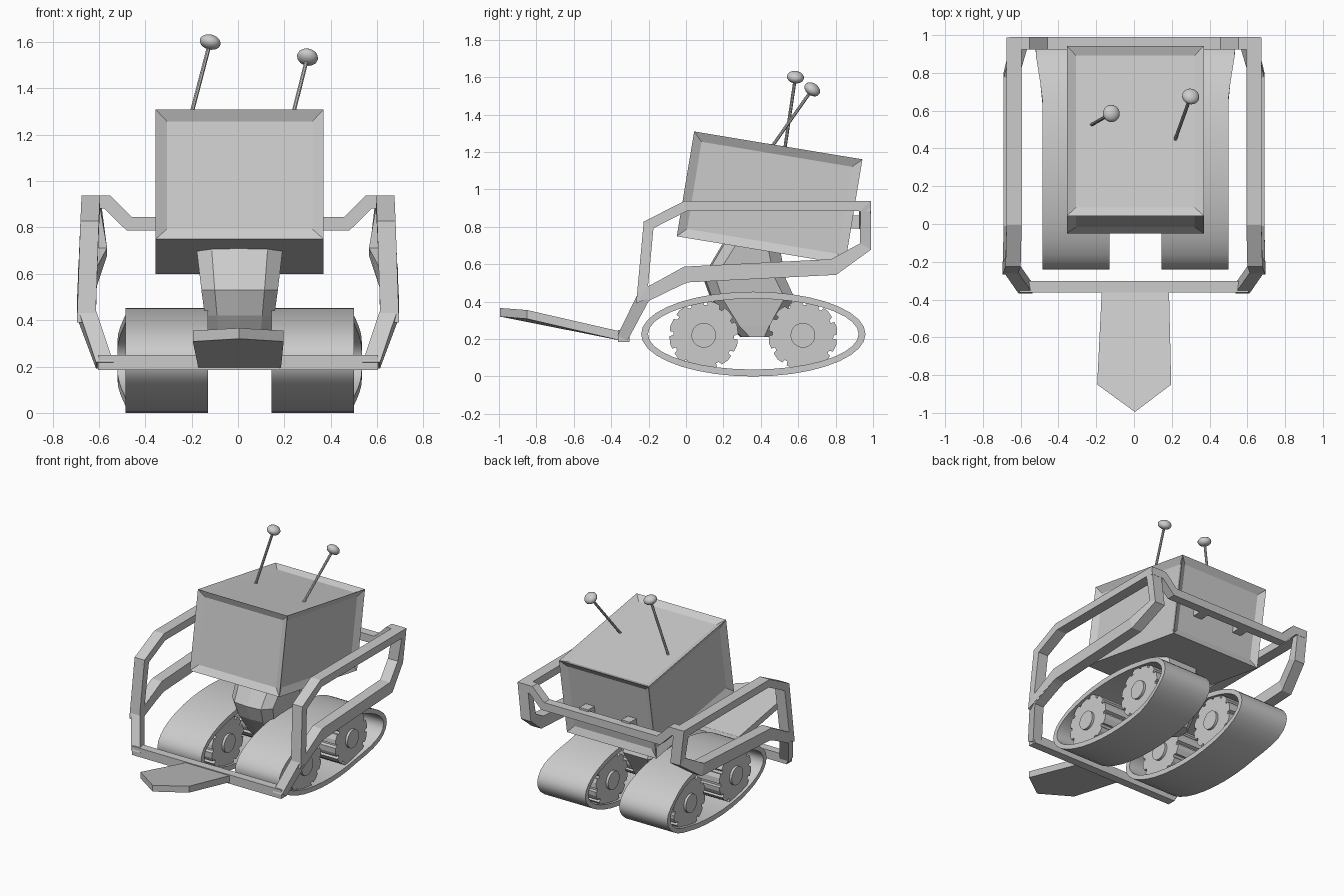
import bpy, bmesh, math
from mathutils import Vector, Matrix

if "Cube" in bpy.data.objects:
    bpy.data.objects.remove(bpy.data.objects["Cube"])

CX = 0.007  # centre line of the head, neck and tracks


def finish(bm, name, smooth=False):
    bmesh.ops.recalc_face_normals(bm, faces=bm.faces)
    me = bpy.data.meshes.new(name)
    bm.to_mesh(me)
    bm.free()
    if smooth:
        me.shade_smooth()
        me.set_sharp_from_angle(angle=math.radians(35))
    ob = bpy.data.objects.new(name, me)
    bpy.context.collection.objects.link(ob)
    return ob


def loft(name, rings, closed=False, smooth=False):
    """Skin a list of equal-length vertex rings; cap the ends unless closed."""
    bm = bmesh.new()
    vs = [[bm.verts.new(p) for p in r] for r in rings]
    n = len(vs[0])
    for i in range(len(vs) if closed else len(vs) - 1):
        a, b = vs[i], vs[(i + 1) % len(vs)]
        for j in range(n):
            k = (j + 1) % n
            bm.faces.new((a[j], a[k], b[k], b[j]))
    if not closed:
        bm.faces.new(vs[0])
        bm.faces.new(vs[-1])
    return finish(bm, name, smooth)


def bar(name, path, ref, width, closed=False):
    """Mitred rectangular bar; path points are (x, y, z, thickness), width lies along ref."""
    ref = Vector(ref)
    pts = [Vector(p[:3]) for p in path]
    flat = [p - ref * p.dot(ref) for p in pts]
    rings = []
    for i, p in enumerate(pts):
        last = len(pts) - 1
        prv = flat[i - 1] if (closed or i > 0) else 2 * flat[0] - flat[1]
        nxt = flat[(i + 1) % len(pts)] if (closed or i < last) else 2 * flat[i] - flat[i - 1]
        t0, t1 = (flat[i] - prv).normalized(), (nxt - flat[i]).normalized()
        t = (t0 + t1).normalized()
        n = t.cross(ref) * (path[i][3] / 2 / max(t.dot(t1), 0.5))
        w = ref * width / 2
        rings.append([p + w + n, p - w + n, p - w - n, p + w - n])
    return loft(name, rings, closed)


def cylinder(name, centre, axis, r, depth, seg=24):
    bm = bmesh.new()
    rot = Vector(axis).to_track_quat('Z', 'Y').to_matrix().to_4x4()
    bmesh.ops.create_cone(bm, cap_ends=True, segments=seg, radius1=r, radius2=r, depth=depth,
                          matrix=Matrix.Translation(centre) @ rot)
    return finish(bm, name, True)


# head: tilted box with a recessed panel on every face but the bottom
bm = bmesh.new()
bmesh.ops.create_cube(bm, size=1)
bmesh.ops.scale(bm, vec=(0.725, 0.912, 0.568), verts=bm.verts)
bm.normal_update()
panels = [f for f in bm.faces if f.normal.z > -0.5]
bmesh.ops.inset_individual(bm, faces=panels, thickness=0.068)
for f in panels:
    bmesh.ops.translate(bm, vec=f.normal * -0.025, verts=f.verts)
head = finish(bm, "head")
head.location = (CX, 0.447, 0.955)
head.rotation_euler.x = math.radians(-9.4)

# antennas with flattened tips
for i, (base, tip) in enumerate([((-0.245, 0.52, 1.16), (-0.12, 0.585, 1.60)),
                                 ((0.21, 0.425, 1.18), (0.30, 0.675, 1.535))]):
    a, b = Vector(base), Vector(tip)
    if i == 0:
        a.x = -0.235
    cylinder("antenna_rod", (a + b) / 2, b - a, 0.009, (b - a).length, 8)
    bm = bmesh.new()
    rot = (b - a).to_track_quat('Z', 'Y').to_matrix().to_4x4()
    bmesh.ops.create_uvsphere(bm, u_segments=16, v_segments=10, radius=0.046,
                              matrix=Matrix.Translation(b) @ rot @ Matrix.Diagonal((1, 1, 0.7, 1)))
    finish(bm, "antenna_tip", True)

# neck: chamfered sections (z, front y, back y, half width)
rings = []
for z, y0, y1, w in [(0.21, 0.30, 0.46, 0.12), (0.27, 0.24, 0.49, 0.13), (0.42, 0.14, 0.58, 0.15),
                     (0.53, 0.10, 0.53, 0.165), (0.70, 0.20, 0.50, 0.185), (0.73, 0.22, 0.50, 0.15)]:
    c = w * 0.35
    rings.append([(CX + x, y, z) for x, y in
                  [(-w + c, y0), (0, y0 - 0.01), (w - c, y0), (w, y0 + c), (w, y1 - c),
                   (w - c, y1), (-w + c, y1), (-w, y1 - c), (-w, y0 + c)]])
loft("neck", rings)

# toothed wheel outline
wheel_profile = []
for k in range(12):
    for da, r in ((0.03, 0.183), (0.24, 0.186), (0.40, 0.183), (0.41, 0.163), (0.51, 0.163)):
        a = k * math.tau / 12 + da
        wheel_profile.append((r * math.cos(a), r * math.sin(a)))

for s in (-1, 1):
    side = "left" if s < 0 else "right"
    x0, x1 = CX + s * 0.1375, CX + s * 0.4925

    # oval track, slightly flared at the outer rear
    rings = []
    for k in range(36):
        a = k * math.tau / 36
        ring = []
        for inner, dr in ((1, 0), (0, 0), (0, 0.037), (1, 0.037)):
            y = 0.36 + (0.60 - dr) * math.cos(a)
            z = 0.2265 + (0.2265 - dr) * math.sin(a)
            flare = s * 0.035 * min(1, max(0, (y - 0.68) / 0.22))
            ring.append((x0 if inner else x1 + flare, y, z))
        rings.append(ring)
    loft(side + "_track", rings, True, True)

    # toothed wheels and hubs
    for y in (0.095, 0.625):
        loft(side + "_wheel", [[(x, y + p, 0.22 + q) for p, q in wheel_profile]
                               for x in (x0 + s * 0.02, x1 - s * 0.02)])
        cylinder(side + "_hub", ((x0 + x1) / 2, y, 0.22), (1, 0, 0), 0.066, 0.35)

    # side arm: closed loop plus a strut down to the front bar
    bar(side + "_arm", [(s * 0.655, -0.235, 0.435, 0.055), (s * 0.64, -0.20, 0.81, 0.055),
                        (s * 0.635, 0.0, 0.912, 0.054), (s * 0.635, 0.96, 0.912, 0.054),
                        (s * 0.605, 0.96, 0.695, 0.06), (s * 0.65, 0.79, 0.585, 0.085),
                        (s * 0.65, 0.0, 0.545, 0.085)], (1, 0, 0), 0.08, True)
    bar(side + "_strut", [(s * 0.575, -0.34, 0.205, 0.06), (s * 0.655, -0.225, 0.43, 0.07),
                          (s * 0.65, 0.0, 0.545, 0.08)], (1, 0, 0), 0.075)

    # peg joining the head to the back bar
    bar("head_peg", [(s * 0.17, 0.83, 0.825, 0.07), (s * 0.17, 0.94, 0.825, 0.07)], (1, 0, 0), 0.07)

# front and back cross bars
bar("front_bar", [(x, -0.333, 0.217, 0.065) for x in (-0.605, 0.605)], (0, 1, 0), 0.06)
bar("back_bar", [(-0.66, 0.957, 0.91, 0.058), (-0.565, 0.957, 0.91, 0.058),
                 (-0.47, 0.957, 0.817, 0.058), (0.47, 0.957, 0.817, 0.058),
                 (0.565, 0.957, 0.91, 0.058), (0.67, 0.957, 0.91, 0.058)], (0, 1, 0), 0.064)

# pointed front blade: outline (x, y, top z, bottom z)
outline = [(-0.17, -0.34, 0.238, 0.19), (0.185, -0.34, 0.238, 0.19), (0.197, -0.85, 0.355, 0.308),
           (0.005, -0.995, 0.366, 0.32), (-0.195, -0.85, 0.355, 0.308)]
loft("front_blade", [[(x, y, b) for x, y, t, b in outline], [(x, y, t) for x, y, t, b in outline]])
